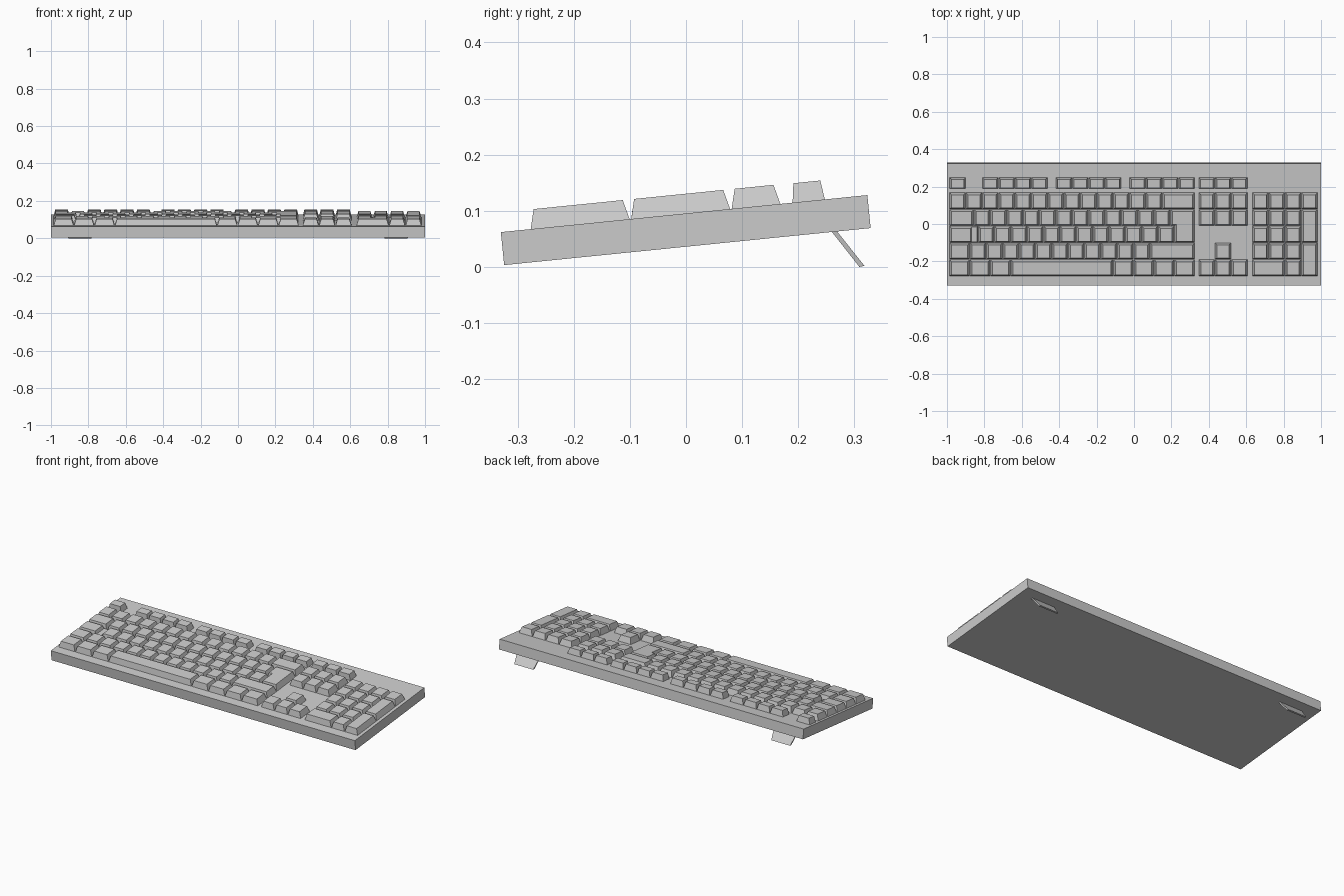
import bpy, bmesh, math
from mathutils import Matrix

if "Cube" in bpy.data.objects:
    bpy.data.objects.remove(bpy.data.objects["Cube"])

U = 0.0875            # key unit width
ROW = 0.09            # row pitch along the sloped deck
V0 = 0.0533           # front edge of the first key row
KEY_H = 0.035
GAP = 0.0012
# deck frame: origin on the front top edge, tilted back
TILT = Matrix.Translation((0, -0.33, 0.062)) @ Matrix.Rotation(math.atan(0.101), 4, 'X')
MAIN, NAV, PAD = -0.987, 0.345, 0.632


def finish(name, bm, matrix=TILT):
    bmesh.ops.recalc_face_normals(bm, faces=bm.faces)
    me = bpy.data.meshes.new(name)
    bm.to_mesh(me)
    bm.free()
    me.transform(matrix)
    ob = bpy.data.objects.new(name, me)
    bpy.context.collection.objects.link(ob)
    return ob


def loft(bm, lower, upper):
    """Closed solid between two matching outlines."""
    a = [bm.verts.new(p) for p in lower]
    b = [bm.verts.new(p) for p in upper]
    n = len(a)
    bm.faces.new(a[::-1])
    bm.faces.new(b)
    for i in range(n):
        j = (i + 1) % n
        bm.faces.new((a[i], a[j], b[j], b[i]))


def rect(x0, x1, y0, y1, z):
    return [(x0, y0, z), (x1, y0, z), (x1, y1, z), (x0, y1, z)]


def key(bm, x, v, w, d, h=KEY_H, ix=0.011, iy=0.009):
    """Tapered keycap."""
    x0, x1, y0, y1 = x + GAP, x + w - GAP, v, v + d - 2 * GAP
    loft(bm, rect(x0, x1, y0, y1, -0.001), rect(x0 + ix, x1 - ix, y0 + iy, y1 - iy, h))


def row(bm, x, r, widths):
    for w in widths:
        key(bm, x, V0 + r * ROW, w * U, ROW)
        x += w * U


# case
bm = bmesh.new()
loft(bm, rect(-1, 1, 0, 0.6565, -0.059), rect(-1, 1, 0, 0.6565, 0))
finish("case", bm)

# main typing block
bm = bmesh.new()
row(bm, MAIN, 0, [1.25] * 3 + [6.25] + [1.25] * 4)
row(bm, MAIN, 1, [1.25] + [1] * 11 + [2.75])
row(bm, MAIN + 1.75 * U, 2, [1] * 12)
row(bm, MAIN, 3, [1.5] + [1] * 12)
row(bm, MAIN, 4, [1] * 13 + [2])
finish("typing_keys", bm)

# stepped lock key
bm = bmesh.new()
v = V0 + 2 * ROW
key(bm, MAIN, v, 1.75 * U, ROW, 0.016, 0.005, 0.004)
key(bm, MAIN, v, 1.42 * U, ROW)
finish("caps_key", bm)

# L-shaped enter key
bm = bmesh.new()
xl, xs, xr = MAIN + 13.5 * U + GAP, MAIN + 13.75 * U + GAP, MAIN + 15 * U - GAP
ya, yb, yc = V0 + 2 * ROW, V0 + 3 * ROW, V0 + 4 * ROW - 2 * GAP
i, k = 0.011, 0.009
loft(bm,
     [(xs, ya, -.001), (xr, ya, -.001), (xr, yc, -.001), (xl, yc, -.001), (xl, yb, -.001), (xs, yb, -.001)],
     [(xs + i, ya + k, KEY_H), (xr - i, ya + k, KEY_H), (xr - i, yc - k, KEY_H),
      (xl + i, yc - k, KEY_H), (xl + i, yb + k, KEY_H), (xs + i, yb + k, KEY_H)])
finish("enter_key", bm)

# shallow function row
bm = bmesh.new()
cols = [MAIN] + [MAIN + (s + n) * U for s in (2, 6.5, 11) for n in range(4)]
cols += [NAV + n * U for n in range(3)]
for x in cols:
    key(bm, x, 0.5225, U, 0.0605, 0.0343, 0.009, 0.005)
finish("function_keys", bm)

# navigation and arrow keys
bm = bmesh.new()
for r in (0, 3, 4):
    row(bm, NAV, r, [1] * 3)
row(bm, NAV + U, 1, [1])
finish("navigation_keys", bm)

# number pad with two tall keys
bm = bmesh.new()
row(bm, PAD, 0, [2, 1])
for r in (1, 2, 3):
    row(bm, PAD, r, [1] * 3)
row(bm, PAD, 4, [1] * 4)
for r in (0, 2):
    key(bm, PAD + 3 * U, V0 + r * ROW, U, 2 * ROW)
finish("number_pad_keys", bm)

# fold-out feet, narrower at the tip
for name, s in (("left_foot", -1), ("right_foot", 1)):
    bm = bmesh.new()
    c = s * 0.845
    top, tip = 0.075, 0.062
    loft(bm,
         [(c - tip, 0.309, 0), (c + tip, 0.309, 0), (c + tip, 0.318, 0.002), (c - tip, 0.318, 0.002)],
         [(c - top, 0.258, 0.065), (c + top, 0.258, 0.065), (c + top, 0.267, 0.066), (c - top, 0.267, 0.066)])
    finish(name, bm, Matrix.Identity(4))
